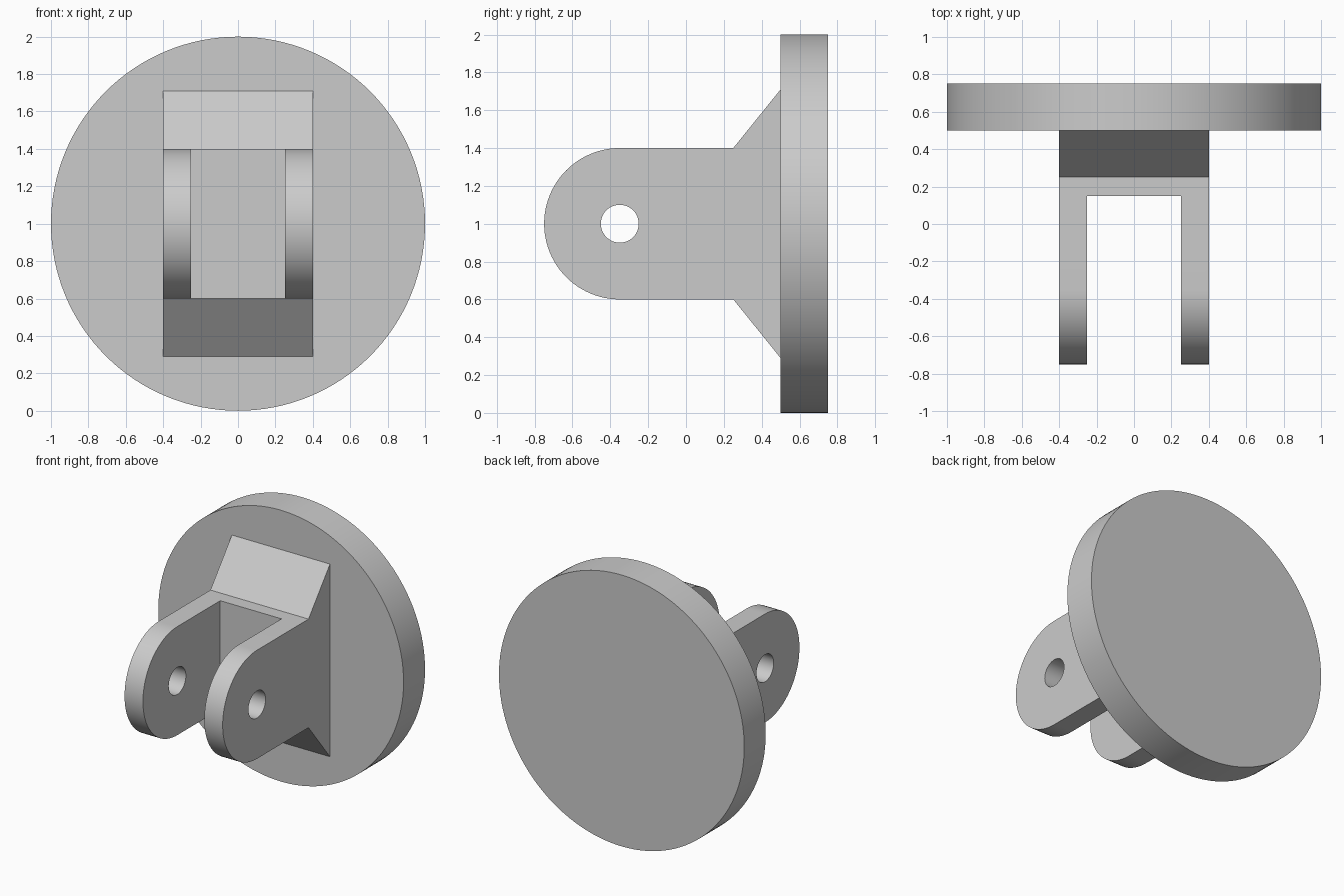
import bpy, bmesh, math
from math import pi, sin, cos

if "Cube" in bpy.data.objects:
    bpy.data.objects.remove(bpy.data.objects["Cube"])

CZ = 1.0          # height of the main axis
PIN_Y = -0.35     # pin hole centre


def prism(name, profile, axis, lo, hi):
    """Extrude a 2D profile along 'x' (profile = y,z) or 'y' (profile = x,z)."""
    place = (lambda p, t: (t, p[0], p[1])) if axis == 'x' else (lambda p, t: (p[0], t, p[1]))
    bm = bmesh.new()
    face = bm.faces.new([bm.verts.new(place(p, lo)) for p in profile])
    ext = bmesh.ops.extrude_face_region(bm, geom=[face])["geom"]
    offset = place((0, 0), hi - lo)
    bmesh.ops.translate(bm, vec=offset, verts=[v for v in ext if isinstance(v, bmesh.types.BMVert)])
    bmesh.ops.recalc_face_normals(bm, faces=bm.faces)
    mesh = bpy.data.meshes.new(name)
    bm.to_mesh(mesh)
    bm.free()
    obj = bpy.data.objects.new(name, mesh)
    bpy.context.collection.objects.link(obj)
    return obj


def arc(cx, cy, r, a0, a1, n):
    return [(cx + r * cos(a0 + (a1 - a0) * i / n), cy + r * sin(a0 + (a1 - a0) * i / n))
            for i in range(n + 1)]


def boolean(target, tool, operation):
    """Apply a boolean and discard the tool object."""
    tool.hide_render = True
    mod = target.modifiers.new(operation, 'BOOLEAN')
    mod.operation, mod.object, mod.solver = operation, tool, 'EXACT'
    bpy.context.view_layer.objects.active = target
    bpy.ops.object.modifier_apply(modifier=mod.name)
    bpy.data.objects.remove(tool)


# Clevis body: rounded nose, straight arms, flared root sunk into the plate
side = arc(PIN_Y, CZ, 0.4, pi / 2, 3 * pi / 2, 48)
side += [(0.25, 0.6), (0.5, 0.29), (0.6, 0.29), (0.6, 1.71), (0.5, 1.71), (0.25, 1.4)]
mount = prism("clevis_mount", side, 'x', -0.4, 0.4)

# Slot between the two arms
boolean(mount, prism("slot_cutter", [(-1, 0.2), (0.15, 0.2), (0.15, 1.8), (-1, 1.8)],
                     'x', -0.25, 0.25), 'DIFFERENCE')

# Pin hole through both arms
boolean(mount, prism("pin_hole_cutter", arc(PIN_Y, CZ, 0.1, 0, 2 * pi, 48)[:-1],
                     'x', -0.6, 0.6), 'DIFFERENCE')

# Round base plate
boolean(mount, prism("base_plate", arc(0, CZ, 1.0, 0, 2 * pi, 128)[:-1],
                     'y', 0.5, 0.75), 'UNION')

# Smooth round walls, keep edges crisp
bpy.ops.object.select_all(action='DESELECT')
mount.select_set(True)
bpy.context.view_layer.objects.active = mount
bpy.ops.object.shade_smooth_by_angle(angle=math.radians(30))
